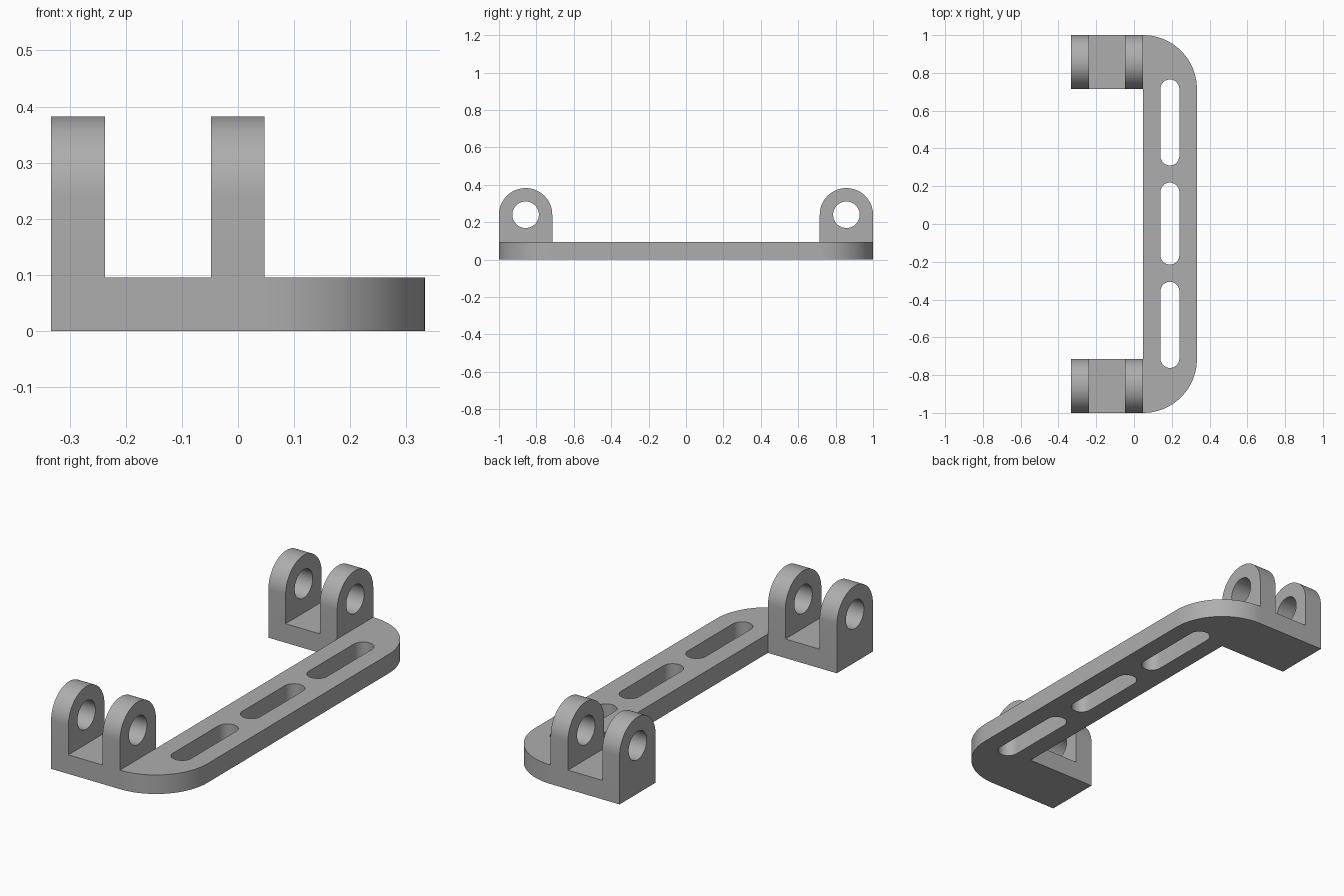
import bpy, bmesh
from math import pi, sin, cos, radians
from mathutils import Matrix

cube = bpy.data.objects.get("Cube")
if cube:
    bpy.data.objects.remove(cube, do_unlink=True)

grey = bpy.data.materials.new("mid grey")
grey.use_nodes = True
colour = (0.42, 0.42, 0.42, 1)
grey.diffuse_color = colour
grey.node_tree.nodes["Principled BSDF"].inputs["Base Color"].default_value = colour

THICK = 0.095          # plate thickness
CORNER = 0.285         # outer corner radius
INNER_X, INNER_Y = 0.048, 0.715
LEFT = -0.333


def arc(cx, cy, r, start, end, steps):
    angles = [radians(start + (end - start) * i / steps) for i in range(steps + 1)]
    return [(cx + r * cos(a), cy + r * sin(a)) for a in angles]


def extruded(name, loops, depth, matrix):
    """Fill the first loop, leave the others as holes, extrude by depth."""
    curve = bpy.data.curves.new(name, "CURVE")
    curve.dimensions = "2D"
    curve.fill_mode = "BOTH"
    curve.extrude = depth / 2
    for loop in loops:
        spline = curve.splines.new("POLY")
        spline.points.add(len(loop) - 1)
        for point, (x, y) in zip(spline.points, loop):
            point.co = (x, y, 0, 1)
        spline.use_cyclic_u = True
    source = bpy.data.objects.new(name + " outline", curve)
    bpy.context.collection.objects.link(source)
    bpy.context.view_layer.update()
    deps = bpy.context.evaluated_depsgraph_get()
    mesh = bpy.data.meshes.new_from_object(source.evaluated_get(deps))
    bpy.data.objects.remove(source, do_unlink=True)
    bpy.data.curves.remove(curve)
    bm = bmesh.new()
    bm.from_mesh(mesh)
    bmesh.ops.translate(bm, verts=bm.verts, vec=(0, 0, depth / 2))
    bmesh.ops.transform(bm, matrix=matrix, verts=bm.verts)
    bmesh.ops.remove_doubles(bm, verts=bm.verts, dist=0.0001)
    bmesh.ops.recalc_face_normals(bm, faces=bm.faces)
    bm.to_mesh(mesh)
    bm.free()
    mesh.name = name
    mesh.materials.clear()
    mesh.materials.append(grey)
    obj = bpy.data.objects.new(name, mesh)
    bpy.context.collection.objects.link(obj)
    return obj


# Base plate: a bar with two short arms and rounded outer corners
outline = [(LEFT, -1), (INNER_X, -1)]
outline += arc(INNER_X, -INNER_Y, CORNER, -90, 0, 32)[1:]
outline += arc(INNER_X, INNER_Y, CORNER, 0, 90, 32)
outline += [(LEFT, 1), (LEFT, INNER_Y), (INNER_X, INNER_Y),
            (INNER_X, -INNER_Y), (LEFT, -INNER_Y)]


def slot(low, high, x=0.19, r=0.05):
    return arc(x, high - r, r, 0, 180, 20) + arc(x, low + r, r, 180, 360, 20)


slots = [slot(-0.762, -0.306), slot(-0.215, 0.219), slot(0.31, 0.765)]
bracket = extruded("bracket", [outline] + slots, THICK, Matrix())

# Hinge lugs: round-topped tabs with a pin hole, profile in y and z, along x
RADIUS, PIN_Z = 0.1425, 0.24
yz_to_world = Matrix(((0, 0, 1, 0), (1, 0, 0, 0), (0, 1, 0, 0), (0, 0, 0, 1)))
lugs = []
for side in (-1, 1):
    y = side * (1 - RADIUS)
    profile = [(y - RADIUS, THICK), (y + RADIUS, THICK)]
    profile += arc(y, PIN_Z, RADIUS, 0, 180, 40)
    hole = arc(y, PIN_Z, 0.071, 0, 360, 40)[:-1]
    for x in (LEFT, -0.048):
        place = Matrix.Translation((x, 0, 0)) @ yz_to_world
        lugs.append(extruded("hinge lug", [profile, hole], 0.0955, place))

# Join the lugs to the plate as one solid
for lug in lugs:
    union = bracket.modifiers.new("join lug", "BOOLEAN")
    union.operation = "UNION"
    union.solver = "EXACT"
    union.object = lug
bpy.context.view_layer.update()
deps = bpy.context.evaluated_depsgraph_get()
solid = bpy.data.meshes.new_from_object(bracket.evaluated_get(deps))
bracket.modifiers.clear()
bracket.data = solid
for lug in lugs:
    bpy.data.objects.remove(lug, do_unlink=True)

# Merge flat regions, then smooth the round walls
bm = bmesh.new()
bm.from_mesh(solid)
bmesh.ops.remove_doubles(bm, verts=bm.verts, dist=0.0001)
bmesh.ops.dissolve_limit(bm, angle_limit=radians(0.5), verts=bm.verts, edges=bm.edges)
bm.to_mesh(solid)
bm.free()
bpy.ops.object.select_all(action="DESELECT")
bracket.select_set(True)
bpy.context.view_layer.objects.active = bracket
bpy.ops.object.shade_smooth_by_angle(angle=radians(30))
